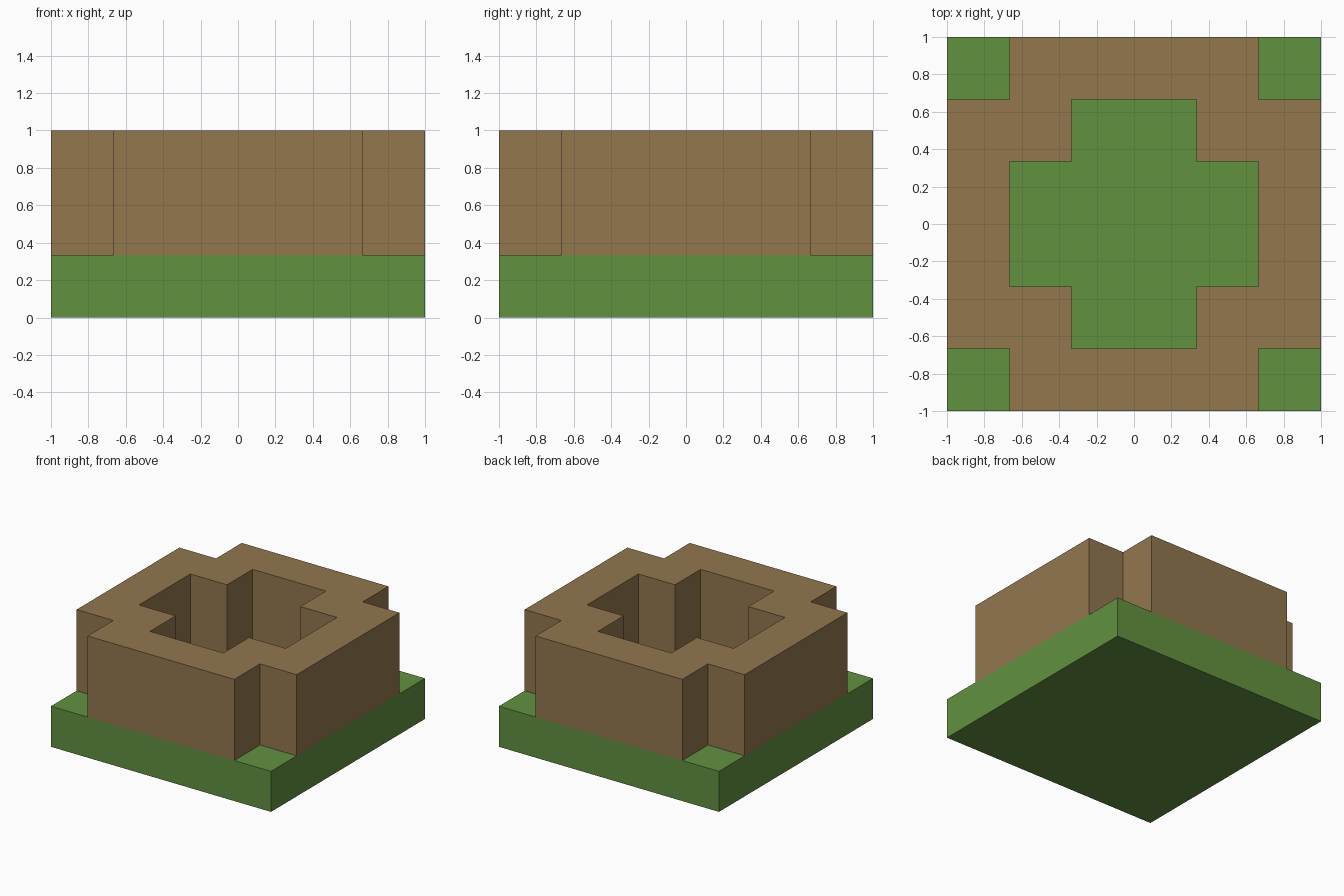
import bpy
import bmesh
from mathutils import Matrix, Vector

cube = bpy.data.objects.get("Cube")
if cube:
    bpy.data.objects.remove(cube, do_unlink=True)

U = 1 / 3  # block size


def make_material(name, rgb):
    mat = bpy.data.materials.new(name)
    mat.use_nodes = True
    color = (*rgb, 1)
    mat.diffuse_color = color
    mat.node_tree.nodes["Principled BSDF"].inputs["Base Color"].default_value = color
    return mat


def add_object(name, bm, mat):
    bmesh.ops.recalc_face_normals(bm, faces=bm.faces)
    mesh = bpy.data.meshes.new(name)
    bm.to_mesh(mesh)
    bm.free()
    mesh.materials.append(mat)
    obj = bpy.data.objects.new(name, mesh)
    bpy.context.collection.objects.link(obj)
    return obj


def cross_outline(reach, arm):
    """Plus-shaped outline: one arm turned four times."""
    points = [(reach, -arm), (reach, arm), (reach - U, arm)]
    return [Matrix.Rotation(turn * 1.5707963, 2) @ Vector(p)
            for turn in range(4) for p in points]


grass = make_material("grass green", (0.122, 0.283, 0.051))
earth = make_material("earth brown", (0.287, 0.184, 0.076))

# Square ground slab
bm = bmesh.new()
bmesh.ops.create_cube(bm, size=1)
bmesh.ops.scale(bm, vec=(2, 2, U), verts=bm.verts)
bmesh.ops.translate(bm, vec=(0, 0, U / 2), verts=bm.verts)
add_object("ground_slab", bm, grass)

# Notched wall ring around a plus-shaped pit
bm = bmesh.new()
outlines = [cross_outline(1, 2 * U), cross_outline(2 * U, U)]
outer_top, inner_top, outer_low, inner_low = [
    [bm.verts.new((p.x, p.y, z)) for p in outline]
    for z in (1, U) for outline in outlines]
for a, b in ((outer_top, inner_top), (outer_low, outer_top),
             (inner_top, inner_low), (inner_low, outer_low)):
    for i in range(len(a)):
        j = (i + 1) % len(a)
        bm.faces.new((a[i], a[j], b[j], b[i]))
add_object("wall_ring", bm, earth)
